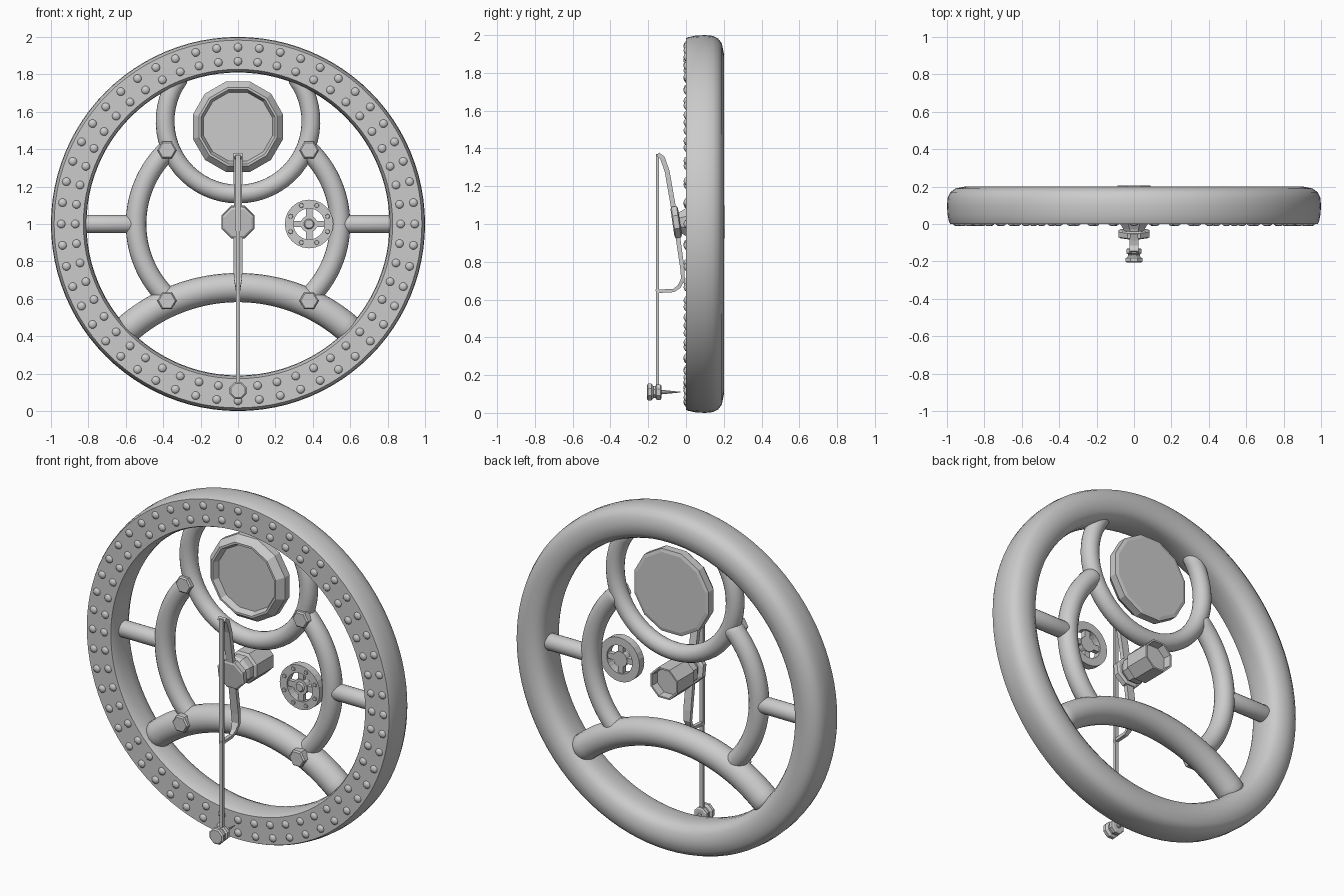
import bpy, bmesh, math
from mathutils import Vector

if "Cube" in bpy.data.objects:
    bpy.data.objects.remove(bpy.data.objects["Cube"])
pi = math.pi


def loft(bm, rings, closed=False):
    """Skin a list of vertex rings; cap the ends unless closed."""
    vs = [[bm.verts.new(p) for p in ring] for ring in rings]
    n = len(vs[0])
    pairs = list(zip(vs, vs[1:])) + ([(vs[-1], vs[0])] if closed else [])
    for a, b in pairs:
        for i in range(n):
            j = (i + 1) % n
            bm.faces.new((a[i], a[j], b[j], b[i]))
    if not closed:
        bm.faces.new(vs[0][::-1])
        bm.faces.new(vs[-1])


def lathe(bm, x, z, profile, n, closed=False, turn=0.0):
    """Turn (y, radius) points round an axis along y."""
    loft(bm, [[(x + r * math.cos(turn + 2 * pi * i / n), y,
                z + r * math.sin(turn + 2 * pi * i / n)) for i in range(n)]
              for y, r in profile], closed)


def tube(bm, pts, r, n=20):
    """Round bar in the plane of the wheel with domed ends."""
    pts = [Vector(p) for p in pts]
    t0 = (pts[0] - pts[1]).normalized()
    t1 = (pts[-1] - pts[-2]).normalized()
    dome = [(0.5 * math.sin(a), math.cos(a)) for a in (0.4, 0.8, 1.15, 1.4)]
    st = [(pts[0] + t0 * r * d, -t0, r * s) for d, s in dome[::-1]]
    for i, p in enumerate(pts):
        t = (pts[min(i + 1, len(pts) - 1)] - pts[max(i - 1, 0)]).normalized()
        st.append((p, t, r))
    st += [(pts[-1] + t1 * r * d, t1, r * s) for d, s in dome]
    up = Vector((0, 1, 0))
    loft(bm, [[p + t.cross(up) * q * math.cos(2 * pi * i / n)
               + up * q * math.sin(2 * pi * i / n) for i in range(n)]
              for p, t, q in st])


def strip(bm, path):
    """Rectangular bar in the yz plane: (y, z, half width, thickness)."""
    rings = []
    for i, (y, z, w, th) in enumerate(path):
        a, b = path[max(i - 1, 0)], path[min(i + 1, len(path) - 1)]
        d = Vector((0, b[0] - a[0], b[1] - a[1])).normalized()
        nrm = Vector((0, d.z, -d.y)) * th / 2
        c = Vector((0, y, z))
        wx = Vector((w, 0, 0))
        rings.append([c - wx - nrm, c + wx - nrm, c + wx + nrm, c - wx + nrm])
    loft(bm, rings)


def arc(cx, cz, r, a0, a1, y=0.1, n=40):
    return [(cx + r * math.cos(math.radians(a0 + (a1 - a0) * i / n)), y,
             cz + r * math.sin(math.radians(a0 + (a1 - a0) * i / n)))
            for i in range(n + 1)]


def finish(bm, name, smooth=True):
    bmesh.ops.recalc_face_normals(bm, faces=bm.faces[:])
    me = bpy.data.meshes.new(name)
    bm.to_mesh(me)
    bm.free()
    ob = bpy.data.objects.new(name, me)
    bpy.context.collection.objects.link(ob)
    if smooth:
        bpy.ops.object.select_all(action='DESELECT')
        ob.select_set(True)
        bpy.context.view_layer.objects.active = ob
        bpy.ops.object.shade_smooth_by_angle(angle=math.radians(35))
    return ob


# Outer rim: flat front, rounded back
bm = bmesh.new()
half = [(0.0, 0.078), (0.012, 0.084), (0.05, 0.092), (0.1, 0.095),
        (0.14, 0.091), (0.17, 0.077), (0.19, 0.05), (0.2, 0.0)]
prof = [(y, 0.905 + w) for y, w in half] + [(y, 0.905 - w) for y, w in half[-2::-1]]
lathe(bm, 0, 1, prof, 96, closed=True)
finish(bm, "rim")

# Two rows of rivets on the rim
bm = bmesh.new()
for r in (0.945, 0.87):
    for i in range(52):
        a = 2 * pi * i / 52
        lathe(bm, r * math.cos(a), 1 + r * math.sin(a),
              [(0.004, 0.024), (-0.004, 0.021), (-0.009, 0.014), (-0.012, 0.005)], 10)
finish(bm, "rim_rivets")

# Curved bars inside the rim
bm = bmesh.new()
tube(bm, arc(0, 1.55, 0.39, 144, 396), 0.05)
finish(bm, "upper_loop")
bm = bmesh.new()
tube(bm, arc(0, -0.24, 0.9, 131, 49), 0.078)
finish(bm, "lower_arch")
for side, name in ((-1, "left"), (1, "right")):
    bm = bmesh.new()
    mid = 90 - 90 * side + 90 - 90
    tube(bm, arc(0, 1, 0.545, mid - 46, mid + 46), 0.055)
    finish(bm, name + "_side_arc")
    bm = bmesh.new()
    tube(bm, [(side * 0.54, 0.1, 1), (side * 0.84, 0.1, 1)], 0.048)
    finish(bm, name + "_spoke")

# Hexagonal bolts at the bar joints
bm = bmesh.new()
for x in (-0.38, 0.38):
    for z, y in ((1.395, 0.03), (0.59, 0.0)):
        lathe(bm, x, z, [(y + 0.06, 0.052), (y + 0.008, 0.052), (y, 0.044)], 6)
finish(bm, "joint_bolts", False)

# Round dish with recessed face
bm = bmesh.new()
lathe(bm, 0, 1.52, [(0.14, 0.23), (0.135, 0.25), (0.09, 0.25), (0.05, 0.217),
                    (0.05, 0.205), (0.085, 0.19)], 12, turn=pi / 12)
finish(bm, "dish", False)

# Small handwheel with cross spokes and studs
gx, gz = 0.38, 1.0
bm = bmesh.new()
lathe(bm, gx, gz, [(0.03, 0.13), (0.075, 0.13), (0.075, 0.083), (0.03, 0.083)], 24, closed=True)
lathe(bm, gx, gz, [(0.07, 0.045), (0.035, 0.045), (0.035, 0.028), (0.025, 0.022)], 16)
for w, h in ((0.09, 0.017), (0.017, 0.09)):
    loft(bm, [[(gx - w, y, gz - h), (gx + w, y, gz - h), (gx + w, y, gz + h),
               (gx - w, y, gz + h)] for y in (0.04, 0.066)])
for i in range(8):
    a = pi / 8 + i * pi / 4
    lathe(bm, gx + 0.107 * math.cos(a), gz + 0.107 * math.sin(a),
          [(0.032, 0.013), (0.024, 0.011)], 8)
finish(bm, "handwheel", False)

# Central eight-sided hub
bm = bmesh.new()
lathe(bm, 0, 1.01, [(-0.05, 0.055), (-0.03, 0.06), (0.0, 0.08), (0.04, 0.08),
                    (0.05, 0.095), (0.205, 0.095), (0.205, 0.085), (0.16, 0.08)],
      8, turn=pi / 8)
finish(bm, "hub", False)

# Tilted lever with an octagonal boss in front of the hub
bm = bmesh.new()
strip(bm, [(-0.15, 1.37, 0.024, 0.022), (-0.125, 1.35, 0.024, 0.026),
           (-0.1, 1.28, 0.023, 0.026), (-0.06, 1.05, 0.022, 0.026),
           (-0.02, 0.77, 0.024, 0.022), (-0.016, 0.71, 0.022, 0.02),
           (-0.035, 0.67, 0.015, 0.02), (-0.065, 0.648, 0.011, 0.018),
           (-0.16, 0.643, 0.011, 0.018)])
finish(bm, "lever", False)
bm = bmesh.new()
lathe(bm, 0, 0, [(-0.02, 0.078), (-0.014, 0.09), (0.014, 0.09), (0.02, 0.078)], 8, turn=pi / 8)
boss = finish(bm, "lever_boss", False)
boss.location = (0, -0.052, 1.01)
boss.rotation_euler = (math.radians(8.3), 0, 0)

# Hanging rod with knob and pin
bm = bmesh.new()
strip(bm, [(-0.15, 1.37, 0.013, 0.016), (-0.15, 0.11, 0.01, 0.016)])
finish(bm, "hanging_rod", False)
bm = bmesh.new()
lathe(bm, 0, 0.11, [(-0.207, 0.04), (-0.2, 0.048), (-0.183, 0.048), (-0.172, 0.034),
                    (-0.162, 0.034), (-0.155, 0.044), (-0.135, 0.044), (-0.13, 0.036)], 8,
      turn=pi / 8)
lathe(bm, 0, 0.11, [(-0.135, 0.012), (-0.11, 0.01), (-0.03, 0.002)], 8)
finish(bm, "rod_knob", False)
